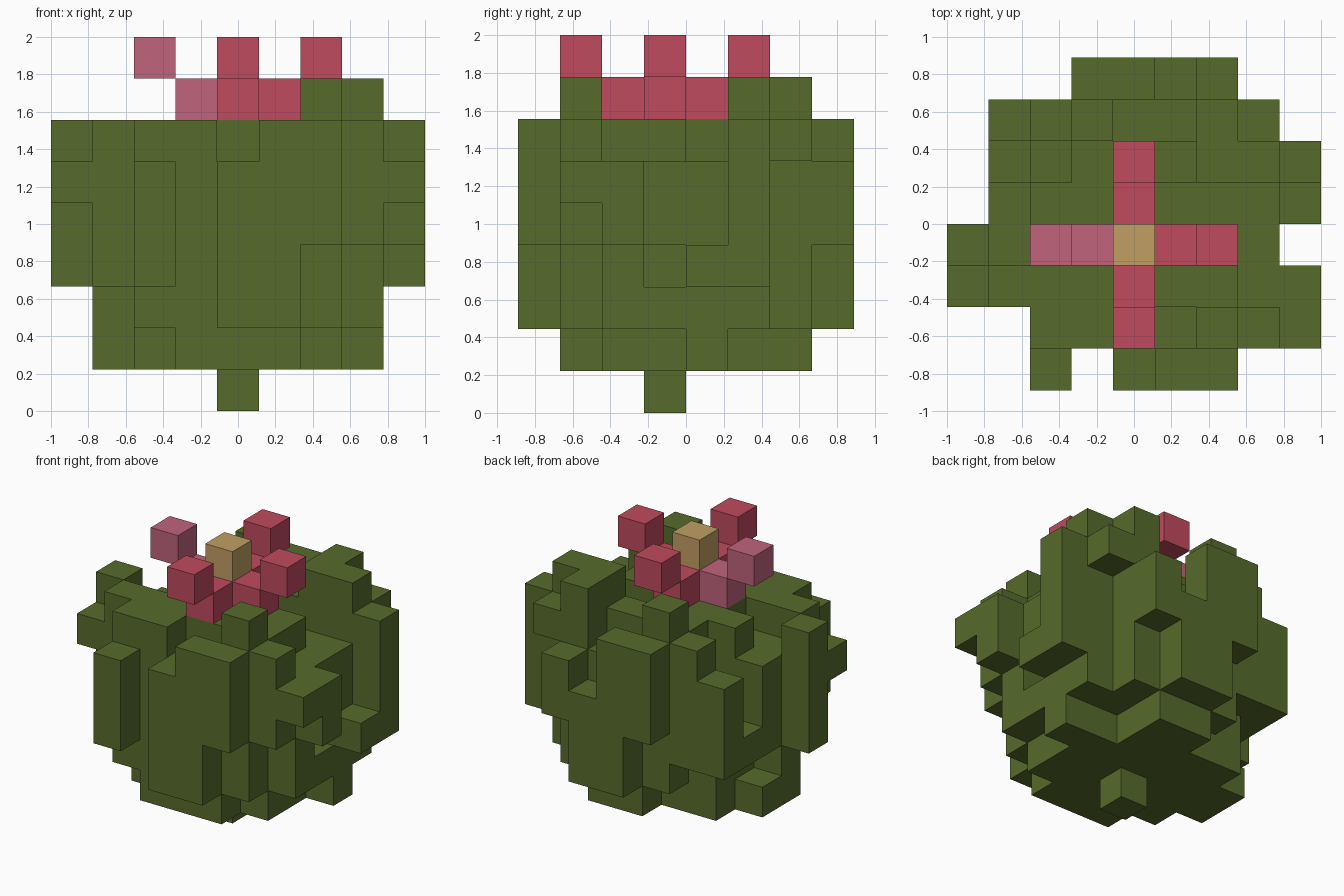
import bpy, bmesh
from mathutils import Vector

cube = bpy.data.objects.get("Cube")
if cube:
    bpy.data.objects.remove(cube, do_unlink=True)

S = 2 / 9                                  # edge length of one block
ORIGIN = Vector((-4.5 * S, -4 * S, 0))     # corner of the block grid


def material(name, rgb):
    m = bpy.data.materials.new(name)
    m.use_nodes = True
    m.diffuse_color = (*rgb, 1)
    m.node_tree.nodes["Principled BSDF"].inputs["Base Color"].default_value = (*rgb, 1)
    return m


green = material("leaf green", (0.095, 0.147, 0.025))
red = material("petal red", (0.527, 0.069, 0.112))
pink = material("petal pink", (0.527, 0.127, 0.202))
tan = material("flower centre tan", (0.539, 0.342, 0.127))

# The six sides of a block: outward step and its corners
SIDES = []
for axis in range(3):
    for sign in (0, 1):
        u, v = (axis + 1) % 3, (axis + 2) % 3
        corners = []
        for a, b in ((0, 0), (1, 0), (1, 1), (0, 1)):
            c = [0, 0, 0]
            c[axis], c[u], c[v] = sign, a, b
            corners.append(tuple(c))
        step = [0, 0, 0]
        step[axis] = 1 if sign else -1
        SIDES.append((tuple(step), corners if sign else corners[::-1]))


def blocks(name, cells, mat):
    """One object made of the outer skin of a set of grid cells."""
    cells = set(cells)
    bm = bmesh.new()
    verts = {}
    for cell in sorted(cells):
        for step, corners in SIDES:
            if tuple(c + s for c, s in zip(cell, step)) in cells:
                continue
            ring = []
            for corner in corners:
                p = tuple(c + o for c, o in zip(cell, corner))
                if p not in verts:
                    verts[p] = bm.verts.new(ORIGIN + Vector(p) * S)
                ring.append(verts[p])
            bm.faces.new(ring)
    mesh = bpy.data.meshes.new(name)
    bm.to_mesh(mesh)
    bm.free()
    mesh.materials.append(mat)
    obj = bpy.data.objects.new(name, mesh)
    bpy.context.collection.objects.link(obj)
    return obj


# Plant body: underside and top level of each column, rows from front to back
BOTTOM = ["..3.224..",
          "..2111245",
          "531111124",
          "31111112.",
          ".11111113",
          ".31111223",
          ".3321126.",
          "...4224.."]
TOP = ["..6.677..",
       "..7766876",
       "677777766",
       "76677776.",
       ".67776664",
       ".45777887",
       ".6786687.",
       "...7756.."]
body = {(i, j, k)
        for j in range(8) for i in range(9) if TOP[j][i] != "."
        for k in range(int(BOTTOM[j][i]), int(TOP[j][i]))}
body -= {(7, 3, 3), (1, 4, 2)}             # small hollows in the sides
blocks("plant_body", body, green)

# Stem below the body
blocks("stem", [(4, 3, 0)], green)

# Flower: base, centre and four stepped petals
blocks("flower_base", [(4, 3, 7)], red)
blocks("flower_centre", [(4, 3, 8)], tan)
for name, dx, dy, mat in (("right_petal", -1, 0, pink), ("left_petal", 1, 0, red),
                          ("front_petal", 0, -1, red), ("back_petal", 0, 1, red)):
    blocks(name + "_inner", [(4 + dx, 3 + dy, 7)], mat)
    blocks(name + "_tip", [(4 + 2 * dx, 3 + 2 * dy, 8)], mat)
